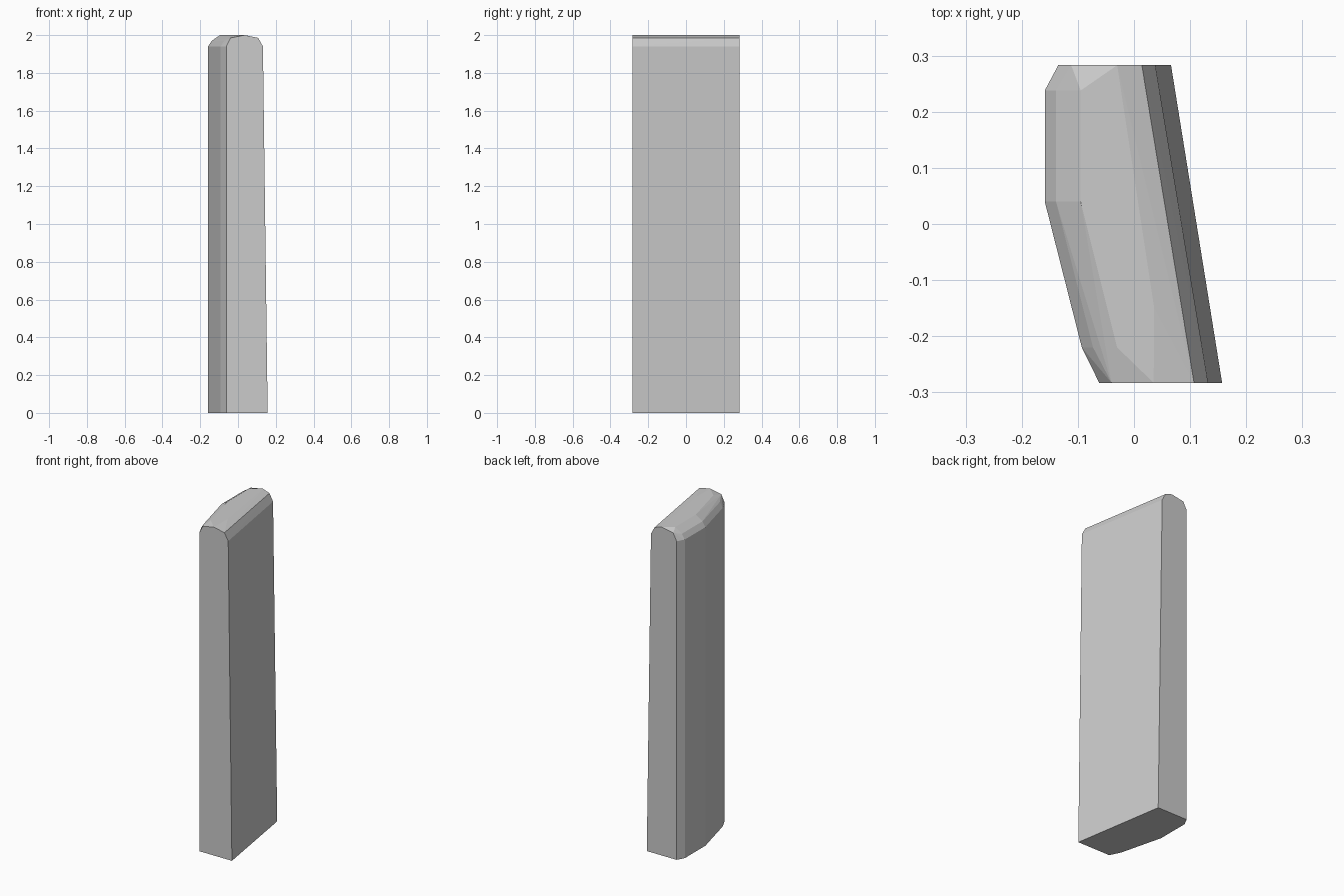
import bpy, bmesh

if "Cube" in bpy.data.objects:
    bpy.data.objects.remove(bpy.data.objects["Cube"])

# Plan outline of the base: left side back to front, then the right side
left = [(-0.135, 0.283), (-0.159, 0.238), (-0.159, 0.04), (-0.093, -0.22), (-0.062, -0.283)]
base = left + [(0.157, -0.283), (0.066, 0.283)]

# Shoulder: left wall is vertical, right wall leans in
shoulder = left + [(0.132, -0.283), (0.038, 0.283)]

# Rounded edge below the crown: (x, y, z)
bevel = [(-0.112, 0.283, 1.985), (-0.139, 0.238, 1.97), (-0.139, 0.04, 1.97),
         (-0.073, -0.22, 1.97), (-0.04, -0.283, 1.985),
         (0.107, -0.283, 1.985), (0.014, 0.283, 1.985)]

# Flat crown
crown = [(-0.03, 0.283), (-0.095, 0.238), (-0.095, 0.04), (-0.03, -0.22),
         (0.035, -0.283), (0.036, -0.15)]

points = [(x, y, 0) for x, y in base]
points += [(x, y, 1.94) for x, y in shoulder]
points += bevel
points += [(x, y, 2.0) for x, y in crown]

# Slab: convex faceted solid around the four levels
bm = bmesh.new()
for p in points:
    bm.verts.new(p)
bmesh.ops.convex_hull(bm, input=bm.verts[:])
bmesh.ops.dissolve_limit(bm, angle_limit=0.01, verts=bm.verts[:], edges=bm.edges[:])
bmesh.ops.recalc_face_normals(bm, faces=bm.faces[:])
mesh = bpy.data.meshes.new("stone_slab")
bm.to_mesh(mesh)
bm.free()
slab = bpy.data.objects.new("stone_slab", mesh)
bpy.context.collection.objects.link(slab)
